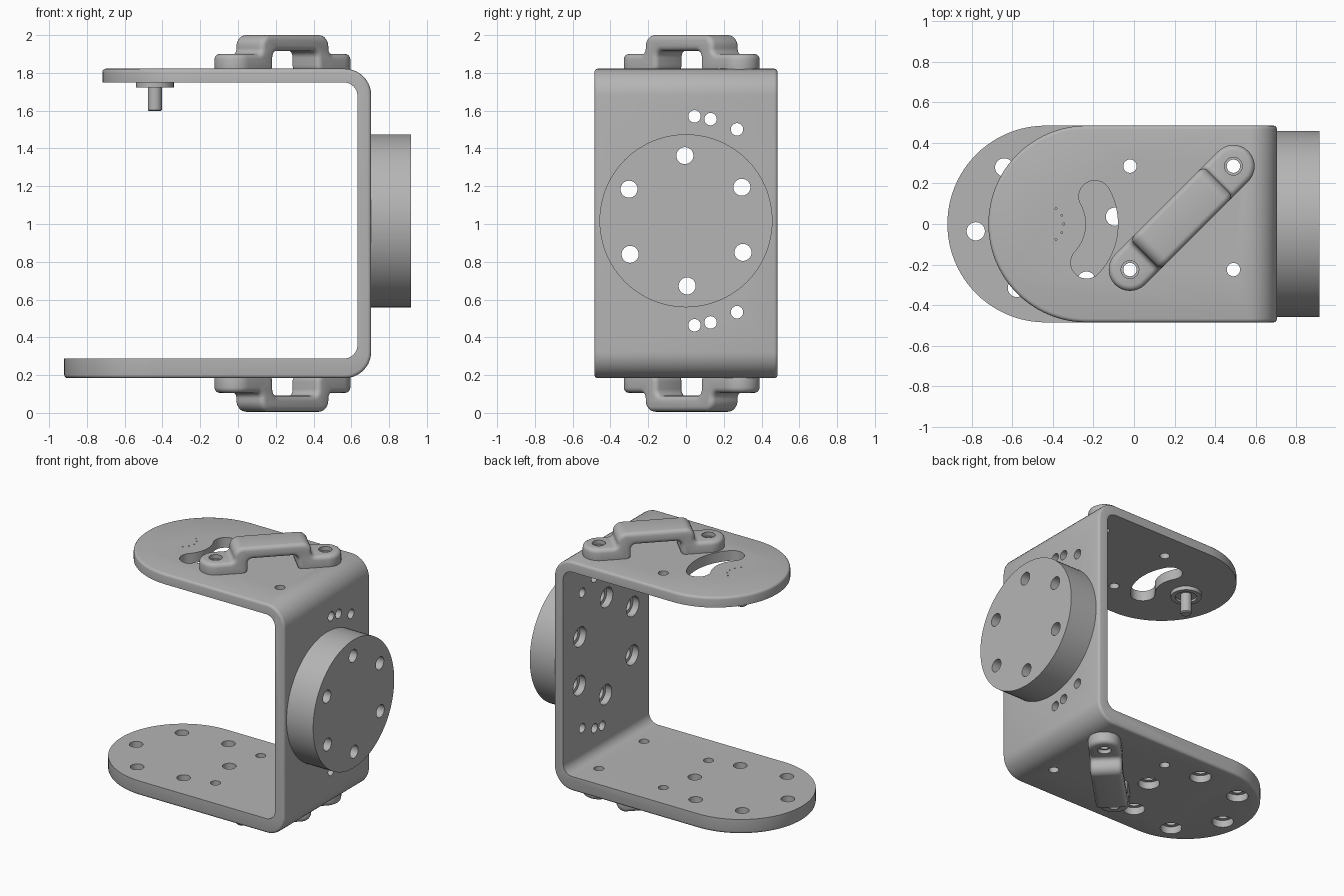
import bpy, bmesh, math
from mathutils import Matrix, Vector

if "Cube" in bpy.data.objects:
    bpy.data.objects.remove(bpy.data.objects["Cube"])

gray = bpy.data.materials.new("metal_gray")
gray.diffuse_color = (0.46, 0.46, 0.46, 1)
gray.use_nodes = True
gray.node_tree.nodes["Principled BSDF"].inputs["Base Color"].default_value = gray.diffuse_color

TOP, BOT, HALF = 1.822, 0.184, 0.485


def make(name, bm, mat=True):
    bmesh.ops.recalc_face_normals(bm, faces=bm.faces)
    me = bpy.data.meshes.new(name)
    bm.to_mesh(me)
    bm.free()
    ob = bpy.data.objects.new(name, me)
    bpy.context.collection.objects.link(ob)
    if mat:
        me.materials.append(gray)
    return ob


def prism(pts, a, b, axis="z"):
    """Extrude a 2D outline from a to b; axis y takes (x, z) points."""
    bm = bmesh.new()
    put = (lambda p, h: (p[0], p[1], h)) if axis == "z" else (lambda p, h: (p[0], h, p[1]))
    f = bm.faces.new([bm.verts.new(put(p, a)) for p in pts])
    geo = bmesh.ops.extrude_face_region(bm, geom=[f])["geom"]
    d = (0, 0, b - a) if axis == "z" else (0, b - a, 0)
    bmesh.ops.translate(bm, verts=[v for v in geo if isinstance(v, bmesh.types.BMVert)], vec=d)
    return bm


def cyl(bm, r, p, q, seg=32):
    """Cylinder of radius r from point p to point q."""
    p, q = Vector(p), Vector(q)
    rot = (q - p).to_track_quat("Z", "Y").to_matrix().to_4x4()
    bmesh.ops.create_cone(bm, cap_ends=True, segments=seg, radius1=r, radius2=r,
                          depth=(q - p).length, matrix=Matrix.Translation((p + q) / 2) @ rot)


def arc(cx, cy, r, a0, a1, n):
    return [(cx + r * math.cos(math.radians(a0 + (a1 - a0) * i / n)),
             cy + r * math.sin(math.radians(a0 + (a1 - a0) * i / n))) for i in range(n + 1)]


def fillet(corners, n=8):
    """Round the corners (x, y, radius) of an outline."""
    out = []
    for i, (x, y, r) in enumerate(corners):
        p = Vector((x, y))
        if not r:
            out.append((x, y))
            continue
        u = (Vector(corners[i - 1][:2]) - p).normalized()
        v = (Vector(corners[(i + 1) % len(corners)][:2]) - p).normalized()
        half = u.angle(v) / 2
        c = p + (u + v).normalized() * r / math.sin(half)
        s, e = p + u * r / math.tan(half) - c, p + v * r / math.tan(half) - c
        turn = math.atan2(s.x * e.y - s.y * e.x, s.dot(e))
        for k in range(n + 1):
            t = turn * k / n
            out.append((c.x + s.x * math.cos(t) - s.y * math.sin(t),
                        c.y + s.x * math.sin(t) + s.y * math.cos(t)))
    return out


def boolean(ob, cutter, op="DIFFERENCE"):
    m = ob.modifiers.new("cut", "BOOLEAN")
    m.object, m.operation, m.solver = cutter, op, "EXACT"
    cutter.hide_render = True
    cutter.hide_set(True)


def bake(ob):
    """Apply all modifiers."""
    dg = bpy.context.evaluated_depsgraph_get()
    me = bpy.data.meshes.new_from_object(ob.evaluated_get(dg))
    ob.modifiers.clear()
    ob.data = me


# Bracket: U profile, then rounded plate ends
u = fillet([(-1, BOT, 0), (0.705, BOT, 0.14), (0.705, TOP, 0.14), (-1, TOP, 0),
            (-1, 1.749, 0), (0.632, 1.749, 0.07), (0.632, 0.288, 0.07), (-1, 0.288, 0)], 10)
bracket = make("bracket", prism(u, -HALF, HALF, "y"))
for name, tip, z0, z1 in (("lower_end_cutter", -0.92, -0.2, 1), ("upper_end_cutter", -0.718, 1.1, 2.2)):
    cx = tip + HALF
    pts = arc(cx, 0, HALF, 90, 270, 48) + [(cx, -0.8), (-1.3, -0.8), (-1.3, 0.8), (cx, 0.8)]
    boolean(bracket, make(name, prism(pts, z0, z1), False))
bake(bracket)

# Soften only the outer rim of the bracket
bm = bmesh.new()
bm.from_mesh(bracket.data)
bm.normal_update()


def outer(f):
    n = f.normal
    return abs(n.y) < 0.05 and n.x > -0.1 and n.dot(f.calc_center_median() - Vector((0, 0, 1))) > 0


rim = [e for e in bm.edges if len(e.link_faces) == 2 and e.calc_face_angle(0) > 0.8
       and any(outer(f) for f in e.link_faces)]
bmesh.ops.bevel(bm, geom=rim, offset=0.018, segments=3, profile=0.5, affect="EDGES")
bm.to_mesh(bracket.data)
bm.free()

# Round mounting disc on the wall
bm = bmesh.new()
cyl(bm, 0.458, (0.70, 0, 1.017), (0.915, 0, 1.017), 96)
disc = make("mounting_disc", bm)

# Carrying handles, top and mirrored below
half = [(-0.465, -0.03, 0), (-0.465, 0.078, 0), (-0.255, 0.078, 0.03), (-0.255, 0.178, 0.06)]
inner = [(-0.165, 0.093, 0.035), (-0.165, -0.03, 0.05)]
flip = lambda row: [(-x, z, r) for x, z, r in reversed(row)]
shape = fillet(half + flip(half) + flip(inner) + inner)
plan = arc(0.36, 0, 0.105, -90, 90, 24) + arc(-0.36, 0, 0.105, 90, 270, 24)
handles = []
for name, base, s in (("top_handle", TOP, 1), ("bottom_handle", BOT, -1)):
    h = make(name, prism(shape, -0.2, 0.2, "y"))
    boolean(h, make(name + "_outline", prism(plan, -0.5, 0.5), False), "INTERSECT")
    b = h.modifiers.new("round", "BEVEL")
    b.width, b.segments, b.limit_method, b.angle_limit = 0.028, 4, "ANGLE", 0.9
    bake(h)
    h.data.transform(Matrix.Translation((0.235, 0.03, base)) @ Matrix.Diagonal((1, 1, s, 1))
                     @ Matrix.Rotation(math.radians(45), 4, "Z"))
    if s < 0:
        h.data.flip_normals()
    handles.append(h)

# Through holes, shared by the plates, handles, wall and disc
bm = bmesh.new()
for x in (-0.02, 0.49):
    for y in (-0.225, 0.285):
        cyl(bm, 0.033, (x, y, -0.3), (x, y, 2.3), 24)
for y, dz in ((0.045, 0.553), (0.13, 0.538), (0.27, 0.484)):
    for s in (-1, 1):
        cyl(bm, 0.033, (0.5, y, 1.017 + s * dz), (1.1, y, 1.017 + s * dz), 24)
bolts = bmesh.new()
for k in range(6):
    a = math.radians(31 + 60 * k)
    y, z = 0.345 * math.cos(a), 1.017 + 0.345 * math.sin(a)
    cyl(bm, 0.045, (0.5, y, z), (1.1, y, z))
    cyl(bolts, 0.07, (0.5, y, z), (0.68, y, z))
    a = math.radians(6 + 60 * k)
    x, y = -0.437 + 0.345 * math.cos(a), 0.345 * math.sin(a)
    cyl(bm, 0.045, (x, y, -0.1), (x, y, 0.6))
    cyl(bolts, 0.07, (x, y, 0), (x, y, 0.235))
holes = make("hole_cutter", bm, False)
bores = make("counterbore_cutter", bolts, False)

# Kidney slot and tiny marks in the top plate
slot = arc(-0.437, 0, 0.358, -43, 29, 20)
c = [(-0.437 + 0.279 * math.cos(math.radians(t)), 0.279 * math.sin(math.radians(t))) for t in (29, -43)]
slot += arc(*c[0], 0.079, 29, 209, 14)[1:]
slot += arc(-0.437, 0, 0.2, 29, -43, 20)[1:]
slot += arc(*c[1], 0.079, 137, 317, 14)[1:-1]
bm = prism(slot, 1.6, 1.95)
for t in (-54, -27, 0, 27, 54):
    a = math.radians(t)
    x, y = -0.44 + 0.094 * math.cos(a), 0.094 * math.sin(a)
    cyl(bm, 0.005, (x, y, 1.79), (x, y, 1.9), 8)
slots = make("slot_cutter", bm, False)

# Countersinks at the handle feet
bm = bmesh.new()
for x, y in ((-0.02, -0.225), (0.49, 0.285)):
    for z0, z1 in ((TOP + 0.05, 1.99), (0.01, BOT - 0.05)):
        cyl(bm, 0.044, (x, y, z0), (x, y, z1), 24)
sinks = make("countersink_cutter", bm, False)

for ob, cutters in ((bracket, (holes, bores, slots)), (disc, (holes,)),
                    (handles[0], (holes, sinks)), (handles[1], (holes, sinks))):
    for cutter in cutters:
        boolean(ob, cutter)
    bake(ob)
for cutter in [o for o in bpy.data.objects if o.hide_render]:
    bpy.data.objects.remove(cutter)

# Pivot pin with a recessed collar under the top plate
bm = bmesh.new()
rings = [(0, 1.597), (0.03, 1.597), (0.037, 1.604), (0.037, 1.738), (0.07, 1.738),
         (0.07, 1.722), (0.1, 1.722), (0.1, 1.752), (0, 1.752)]
vs = [bm.verts.new((r, 0, z)) for r, z in rings]
es = [bm.edges.new(p) for p in zip(vs, vs[1:])]
bmesh.ops.spin(bm, geom=vs + es, cent=(0, 0, 0), axis=(0, 0, 1), angle=2 * math.pi, steps=40)
bmesh.ops.remove_doubles(bm, verts=bm.verts, dist=1e-5)
bmesh.ops.translate(bm, verts=bm.verts, vec=(-0.44, 0, 0))
make("pivot_pin", bm)

# Smooth shading with sharp edges kept
bpy.ops.object.select_all(action="SELECT")
bpy.context.view_layer.objects.active = bracket
bpy.ops.object.shade_smooth_by_angle(angle=math.radians(32))
